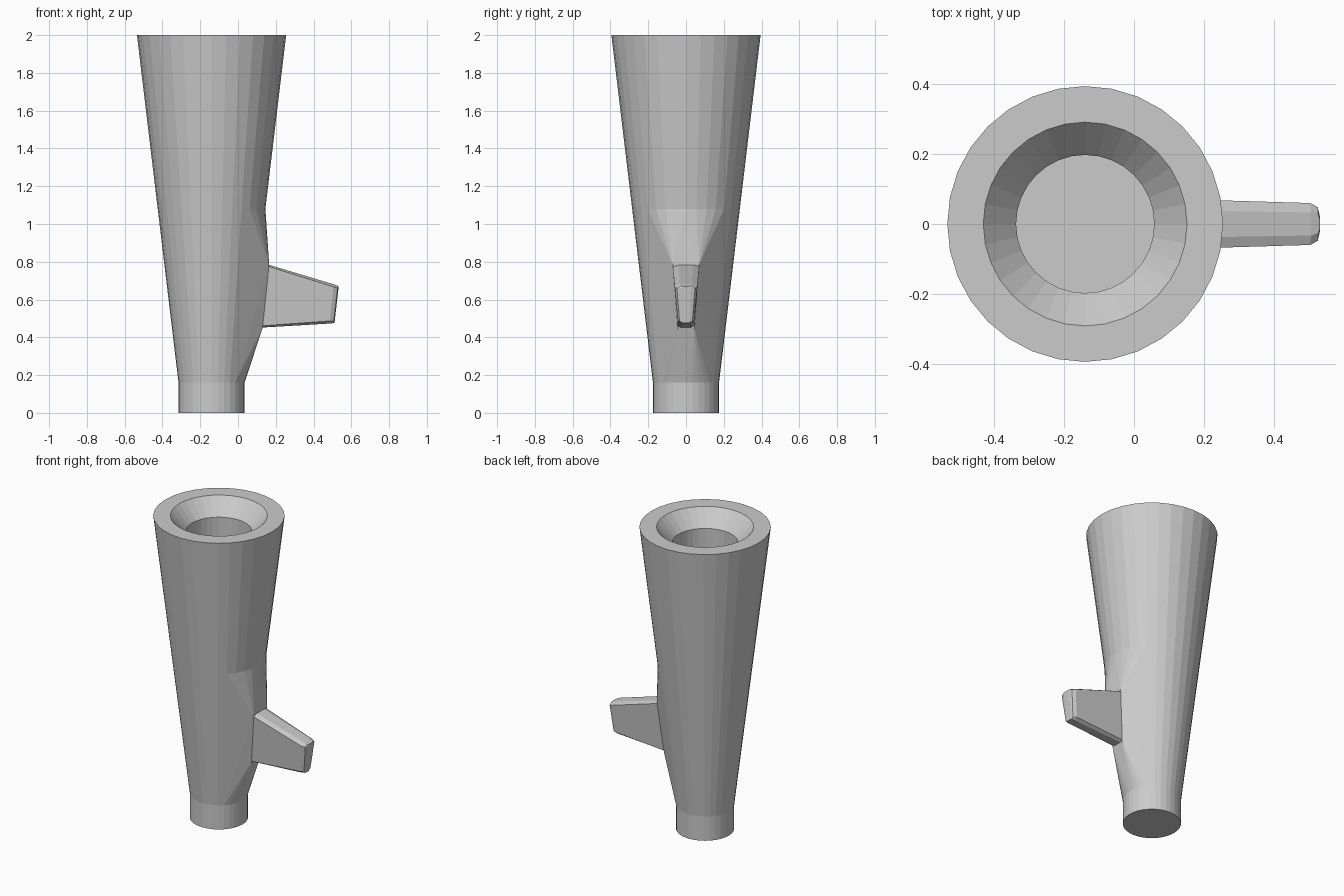
import bpy, bmesh, math

if "Cube" in bpy.data.objects:
    bpy.data.objects.remove(bpy.data.objects["Cube"])

SIDES = 32
AXIS_X = -0.14


def finish(bm, name):
    bmesh.ops.recalc_face_normals(bm, faces=bm.faces[:])
    mesh = bpy.data.meshes.new(name)
    bm.to_mesh(mesh)
    bm.free()
    obj = bpy.data.objects.new(name, mesh)
    bpy.context.collection.objects.link(obj)
    return obj


def circle(bm, r, z):
    return [bm.verts.new((AXIS_X + r * math.cos(math.tau * i / SIDES),
                          r * math.sin(math.tau * i / SIDES), z)) for i in range(SIDES)]


def bridge(bm, rings):
    for a, b in zip(rings, rings[1:]):
        n = len(a)
        for i in range(n):
            bm.faces.new((a[i], a[(i + 1) % n], b[(i + 1) % n], b[i]))


# Tapered body: straight foot, cone, funnel mouth and bore
FOOT_Z, SWELL_Z = 0.16, 1.08
bm = bmesh.new()
foot = [circle(bm, 0.175, 0), circle(bm, 0.175, FOOT_Z)]
upper = [circle(bm, r, z) for r, z in
         [(0.285, SWELL_Z), (0.395, 2.0), (0.292, 2.0), (0.198, 1.897), (0.198, 1.55)]]
bridge(bm, foot)
bridge(bm, upper)
bm.faces.new(foot[0])
bm.faces.new(upper[-1])

# Lower cone swelling out to the root of the handle
root = [bm.verts.new((x, s * y, z)) for x, y, z in
        [(0.13, 0.045, 0.45), (0.165, 0.07, 0.785)] for s in (-1, 1)]
hull = bmesh.ops.convex_hull(bm, input=foot[1] + upper[0] + root)
caps = []
for f in bm.faces:
    f.normal_update()
    zs = [v.co.z for v in f.verts]
    if max(zs) - min(zs) < 1e-5 and abs(zs[0] - FOOT_Z) * abs(zs[0] - SWELL_Z) < 1e-5:
        caps.append(f)
bmesh.ops.delete(bm, geom=caps, context='FACES')
finish(bm, "body")


# Handle: tapered peg with softened top, bottom and end
def peg_ring(bm, xb, zb, xt, zt, wb, wt, soft):
    half = [(wb * 0.6, zb), (wb, zb + soft), (wt, zt - soft), (wt * 0.55, zt)]
    pts = half + [(-y, z) for y, z in reversed(half)]
    return [bm.verts.new((xb + (xt - xb) * (z - zb) / (zt - zb), y, z)) for y, z in pts]


bm = bmesh.new()
rings = [peg_ring(bm, 0.03, 0.446, 0.07, 0.812, 0.046, 0.073, 0.008),
         peg_ring(bm, 0.485, 0.473, 0.507, 0.681, 0.043, 0.06, 0.014),
         peg_ring(bm, 0.506, 0.475, 0.528, 0.672, 0.034, 0.048, 0.012),
         peg_ring(bm, 0.511, 0.476, 0.533, 0.669, 0.018, 0.025, 0.008)]
bridge(bm, rings)
bm.faces.new(rings[0])
bm.faces.new(rings[-1])
finish(bm, "handle")
